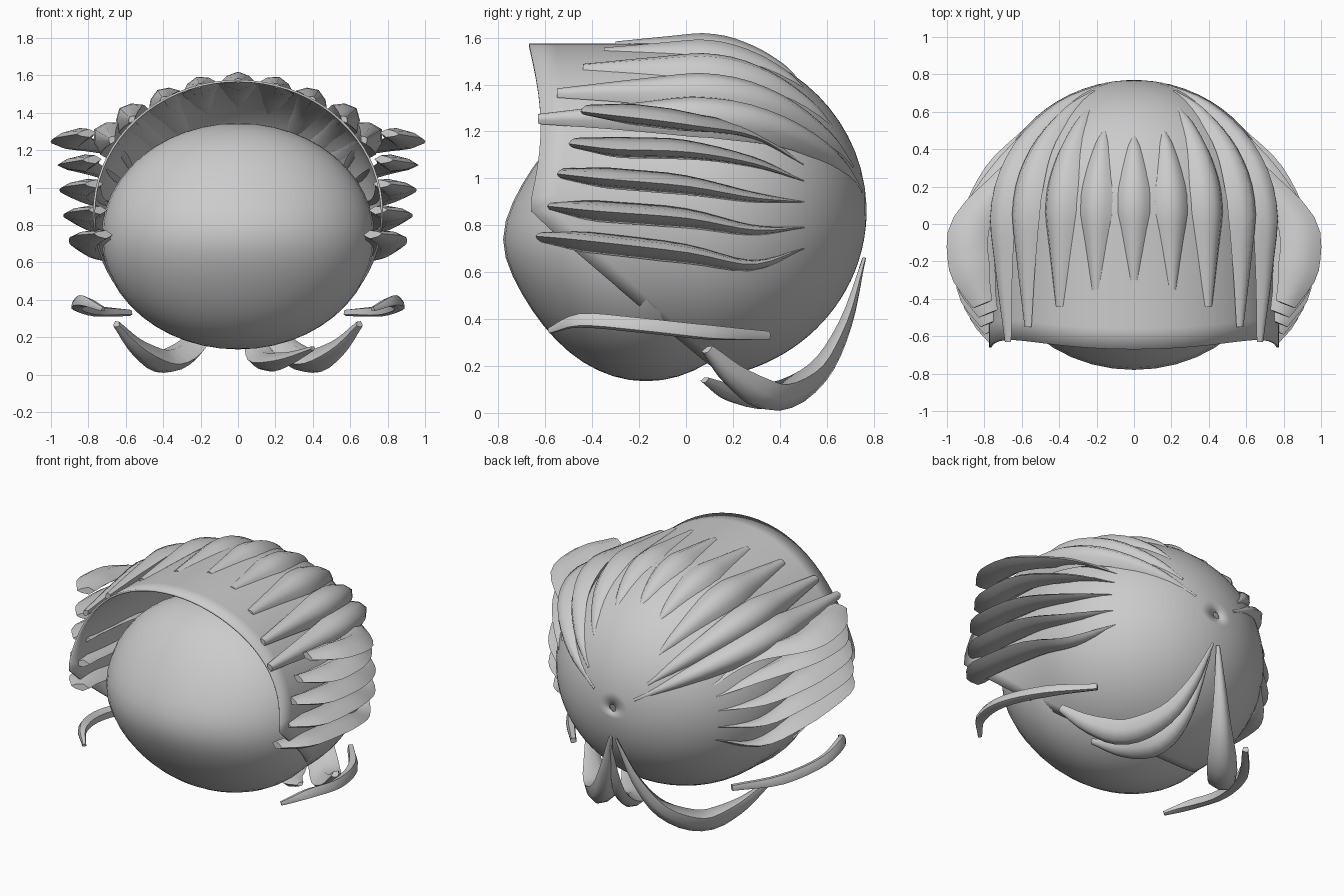
import bpy, bmesh, math
from mathutils import Vector

old = bpy.data.objects.get("Cube")
if old:
    bpy.data.objects.remove(old, do_unlink=True)

grey = bpy.data.materials.new("plain grey")
grey.use_nodes = True
grey.diffuse_color = (0.6, 0.6, 0.6, 1)
grey.node_tree.nodes["Principled BSDF"].inputs["Base Color"].default_value = (0.6, 0.6, 0.6, 1)

MID = 0.86      # height of the hair axis, which runs along y
RAD = 0.75      # radius of the hair cap
WIDE = 1.035    # sideways stretch of the hair cap
BACK = 0.77     # rearmost point of the hair cap


def finish(name, bm, angle=40):
    bmesh.ops.recalc_face_normals(bm, faces=bm.faces)
    mesh = bpy.data.meshes.new(name)
    bm.to_mesh(mesh)
    bm.free()
    mesh.materials.append(grey)
    obj = bpy.data.objects.new(name, mesh)
    bpy.context.collection.objects.link(obj)
    bpy.ops.object.select_all(action='DESELECT')
    obj.select_set(True)
    bpy.context.view_layer.objects.active = obj
    bpy.ops.object.shade_smooth_by_angle(angle=math.radians(angle))
    return obj


def loft(bm, rings, cap=False):
    loops = [[bm.verts.new(p) for p in ring] for ring in rings]
    n = len(loops[0])
    for a, b in zip(loops, loops[1:]):
        for i in range(n):
            bm.faces.new((a[i], a[(i + 1) % n], b[(i + 1) % n], b[i]))
    if cap:
        bm.faces.new(loops[0])
        bm.faces.new(loops[-1])


def cap_radius(y):
    u = max(0, (y - 0.02) / RAD)
    return RAD * math.sqrt(max(0.001, 1 - u * u))


def on_cap(theta, y, lift=0):
    r = cap_radius(y) + lift
    return Vector((r * math.sin(theta) * WIDE, y, MID + r * math.cos(theta) * 0.955))


def cap_x(y, z):
    return WIDE * math.sqrt(max(0.01, cap_radius(y) ** 2 - (z - MID) ** 2))


def rim_y(theta):
    z = MID + RAD * math.cos(theta)
    if z < 0.75:
        return -0.55 + (0.75 - z) * 1.12
    if z < 0.87:
        return -0.55 - (z - 0.75)
    return -0.67 + 0.05 * math.sin((z - 0.87) / 0.74 * math.pi)


def smooth_path(points, steps=4):
    pts = [Vector(p) for p in points]
    pts = [2 * pts[0] - pts[1]] + pts + [2 * pts[-1] - pts[-2]]
    out = []
    for a, b, c, d in zip(pts, pts[1:], pts[2:], pts[3:]):
        for k in range(steps):
            t = k / steps
            out.append(0.5 * (2 * b + (c - a) * t + (2 * a - 5 * b + 4 * c - d) * t ** 2
                              + (3 * b - a - 3 * c + d) * t ** 3))
    return out + [pts[-2]]


def lock(name, points, width, depth, front=0.4, tail=0.08, tilt=1.0):
    """Tapered strand: ridged outside, rounded inside, front end first."""
    path = smooth_path(points)
    last = len(path) - 1
    rings = []
    for i, p in enumerate(path):
        along = (path[min(i + 1, last)] - path[max(i - 1, 0)]).normalized()
        out = Vector((p.x, 0, (p.z - MID) * tilt))
        out = (out - along * out.dot(along)).normalized()
        side = along.cross(out)
        t = i / last
        s = min(1, front + t * 2.2, tail + (1 - t) * 1.7)
        rings.append([p + side * width * s * a + out * depth * s * b
                      for a, b in ((0, 1), (0.6, 0.55), (1, -0.3), (0, -1), (-1, -0.3), (-0.6, 0.55))])
    bm = bmesh.new()
    loft(bm, rings, cap=True)
    return finish(name, bm, 60)


# Head: smooth ellipsoid, slightly pinched towards its top and bottom
bm = bmesh.new()
bmesh.ops.create_uvsphere(bm, u_segments=40, v_segments=24, radius=1)
for v in bm.verts:
    x, y, z = v.co
    pinch = 1 - 0.16 * z * z / (z * z + 0.25)
    v.co = Vector((x * 0.73, y * 0.61 * pinch - 0.17, z * 0.605 + 0.74))
finish("head", bm, 60)

# Hair cap: rings from a tiny opening at the back to the slanted rim
bm = bmesh.new()
SEG, RINGS = 72, 22
rings = []
for j in range(RINGS + 1):
    g = (j / RINGS) ** 1.7
    ring = []
    for i in range(SEG):
        theta = 2 * math.pi * i / SEG
        ring.append(on_cap(theta, BACK + (rim_y(theta) - BACK) * g))
    rings.append(ring)
loft(bm, rings)
cap = finish("hair_cap", bm, 60)
solid = cap.modifiers.new("thickness", 'SOLIDIFY')
solid.thickness = 0.012
solid.offset = -1

# Crown locks: angle from the top, front y, back y, lift off the cap
crown = [(0, -0.3, 0.47, 0), (15.5, -0.35, 0.5, 0), (31, -0.44, 0.62, 0.01),
         (46, -0.55, 0.71, 0.04), (57.5, -0.63, 0.75, 0.06)]
for n, (deg, y0, y1, lift) in enumerate(crown):
    for s, label in ((1, "left"), (-1, "right")):
        if deg == 0 and s < 0:
            continue
        pts = []
        for k in range(6):
            t = k / 5
            y = y0 + (y1 - y0) * (1 - (1 - t) ** 1.5)
            bulge = lift * math.sin(math.pi * min(1, t + 0.15)) - 0.005
            pts.append(on_cap(s * math.radians(deg), y, bulge))
        lock(f"crown_lock_{n}_{label}", pts, 0.1, 0.05 + lift * 0.4, 0.25, 0.1)

# Side locks: front y and z, middle z, back z, widest x
sides = [(-0.62, 0.75, 0.68, 0.70, 0.90), (-0.57, 0.88, 0.83, 0.79, 0.93), (-0.53, 1.02, 0.97, 0.90, 0.95),
         (-0.48, 1.15, 1.12, 0.99, 0.96), (-0.43, 1.29, 1.24, 1.06, 0.99)]
for n, (y0, z0, zm, zb, xo) in enumerate(sides):
    for s, label in ((1, "left"), (-1, "right")):
        pts = [(xo - 0.18, y0, z0), (xo - 0.11, y0 + 0.2, z0 - 0.02), (xo - 0.12, 0, zm),
               (cap_x(0.28, zm - 0.05) + 0.02, 0.28, zm - 0.05), (cap_x(0.5, zb) - 0.01, 0.5, zb)]
        lock(f"side_lock_{n}_{label}", [(s * x, y, z) for x, y, z in pts], 0.045, 0.11, 0.5, tilt=-0.2)

# Low cheek strands and long nape strands on both sides
for s, label in ((1, "left"), (-1, "right")):
    cheek = [(0.72, -0.58, 0.35), (0.82, -0.45, 0.39), (0.86, -0.2, 0.37), (0.77, 0.1, 0.34), (0.58, 0.35, 0.33)]
    lock(f"cheek_strand_{label}", [(s * x, y, z) for x, y, z in cheek], 0.035, 0.035, 0.4, 0.6)
    nape = [(0.65, 0.09, 0.27), (0.53, 0.22, 0.14), (0.38, 0.38, 0.07), (0.22, 0.56, 0.17), (0.11, 0.68, 0.38), (0.02, 0.76, 0.66)]
    lock(f"nape_strand_{label}", [(s * x, y, z) for x, y, z in nape], 0.095, 0.065, 0.3, 0.12)

# Short extra nape strand on one side
lock("short_nape_strand", [(0.4, 0.08, 0.14), (0.25, 0.21, 0.08), (0.13, 0.4, 0.08), (0.08, 0.6, 0.24), (0.03, 0.75, 0.6)],
     0.09, 0.05, 0.25)
